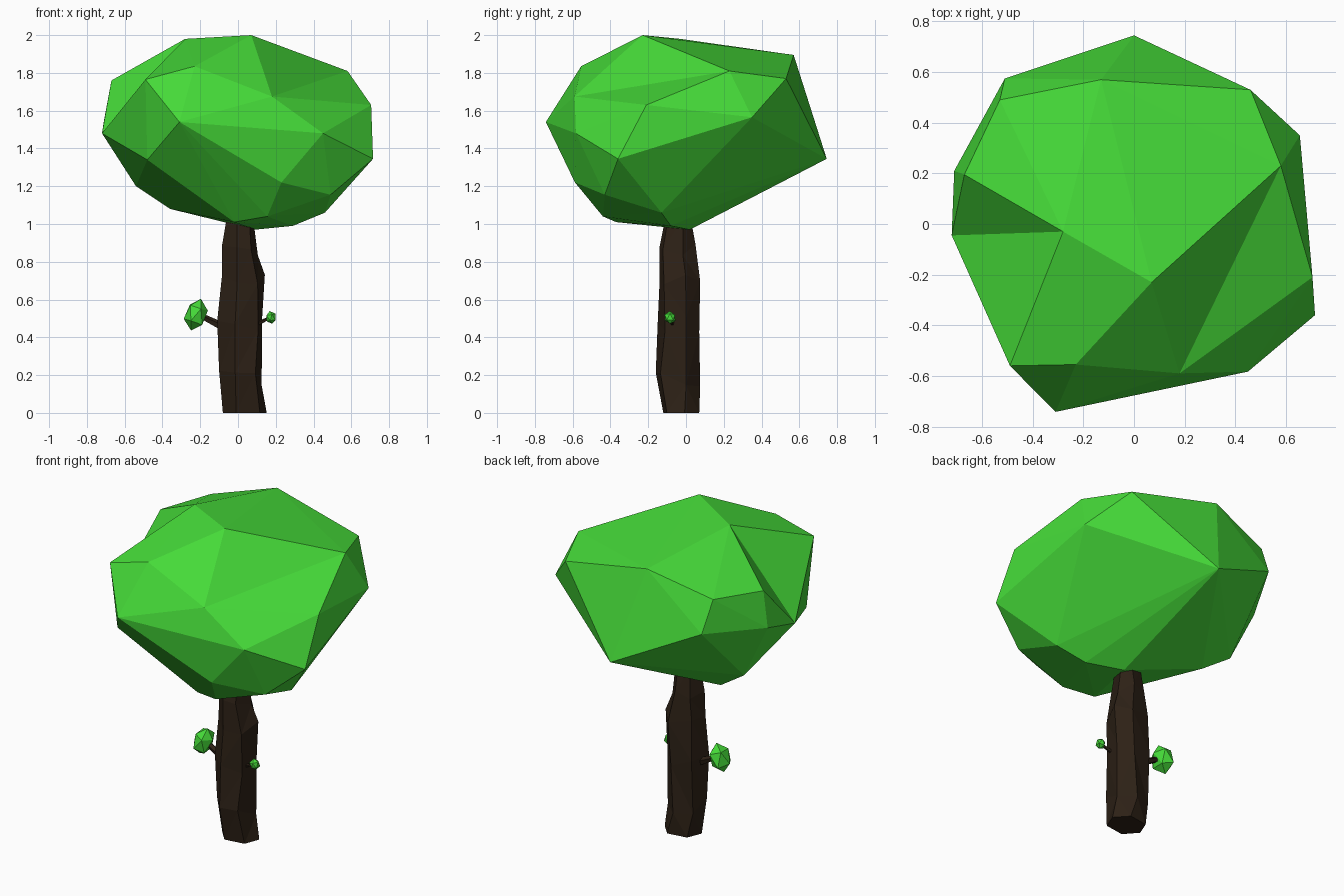
import bpy, bmesh, math, random
from mathutils import Vector, Matrix

if "Cube" in bpy.data.objects:
    bpy.data.objects.remove(bpy.data.objects["Cube"])

random.seed(4)


def material(name, color):
    m = bpy.data.materials.new(name)
    m.diffuse_color = color
    m.use_nodes = True
    m.node_tree.nodes["Principled BSDF"].inputs["Base Color"].default_value = m.diffuse_color
    return m


LEAF = material("leaf_green", (0.06, 0.70, 0.04, 1))
BARK = material("bark_brown", (0.026, 0.015, 0.008, 1))


def finish(bm, name, mat):
    bmesh.ops.recalc_face_normals(bm, faces=bm.faces[:])
    me = bpy.data.meshes.new(name)
    bm.to_mesh(me)
    bm.free()
    me.materials.append(mat)
    ob = bpy.data.objects.new(name, me)
    bpy.context.collection.objects.link(ob)
    return ob


# Canopy: faceted hull around its corner points
TOP = [(.07, -.23, 2), (-.28, -.03, 1.98), (-.13, .57, 1.895), (.58, .23, 1.81),
       (-.23, -.555, 1.835), (-.49, -.56, 1.765), (-.67, .195, 1.76),
       (-.53, .49, 1.78), (.46, .53, 1.77), (.18, -.59, 1.675)]
MIDDLE = [(.705, -.21, 1.63), (.655, .35, 1.565), (-.51, .575, 1.59),
          (-.31, -.742, 1.54), (-.71, .21, 1.545), (-.72, -.045, 1.48),
          (.45, -.583, 1.48), (.715, -.36, 1.345), (0, .745, 1.345),
          (-.48, -.50, 1.34)]
BOTTOM = [(.23, -.588, 1.22), (-.54, .20, 1.20), (.49, -.43, 1.155),
          (-.36, .17, 1.08), (.46, -.13, 1.06), (.155, -.44, 1.04),
          (-.02, -.37, 1.01), (.29, -.08, .99), (.09, .02, .97)]

bm = bmesh.new()
for p in TOP + MIDDLE + BOTTOM:
    bm.verts.new(p)
bmesh.ops.convex_hull(bm, input=bm.verts[:])


def corner(p):
    return min(bm.verts, key=lambda v: (v.co - Vector(p)).length)


# Two dents: turn the ridge edge into a valley edge
for a, b in ((TOP[6], TOP[5]), (TOP[0], MIDDLE[0])):
    e = bm.edges.get((corner(a), corner(b)))
    if e:
        bmesh.ops.rotate_edges(bm, edges=[e], use_ccw=False)
finish(bm, "canopy", LEAF)

# Trunk: irregular six-sided rings (z, x min, x max, y min, y max)
RINGS = [(0, -.08, .152, -.12, .07), (.18, -.10, .125, -.16, .075),
         (.47, -.11, .128, -.15, .07), (.69, -.085, .142, -.14, .075),
         (.88, -.085, .105, -.14, .05), (1.03, -.06, .08, -.11, .025)]
bm = bmesh.new()
rings = []
for i, (z, x0, x1, y0, y1) in enumerate(RINGS):
    unit = []
    for k in range(6):
        a = math.tau * k / 6 + .25 + random.uniform(-.15, .15)
        unit.append((math.cos(a), math.sin(a)))
    us, vs = [u for u, v in unit], [v for u, v in unit]
    ring = []
    for u, v in unit:
        fx = (u - min(us)) / (max(us) - min(us))
        fy = (v - min(vs)) / (max(vs) - min(vs))
        dz = random.uniform(-.05, .05) if 0 < i < len(RINGS) - 1 else 0
        ring.append(bm.verts.new((x0 + fx * (x1 - x0), y0 + fy * (y1 - y0), z + dz)))
    rings.append(ring)
for lo, hi in zip(rings, rings[1:]):
    for k in range(6):
        bm.faces.new((lo[k], lo[(k + 1) % 6], hi[(k + 1) % 6], hi[k]))
bm.faces.new(rings[0][::-1])
bm.faces.new(rings[-1])
bmesh.ops.triangulate(bm, faces=bm.faces[:])
finish(bm, "trunk", BARK)


# Side twigs, each with a small leaf clump
def twig(side, start, end, r0, r1):
    d = Vector(end) - Vector(start)
    rot = d.to_track_quat('Z', 'Y').to_matrix().to_4x4()
    bm = bmesh.new()
    bmesh.ops.create_cone(bm, cap_ends=True, segments=5, radius1=r0, radius2=r1,
                          depth=d.length,
                          matrix=Matrix.Translation(Vector(start) + d / 2) @ rot)
    finish(bm, side + "_twig", BARK)


def clump(side, center, size, tilt):
    bm = bmesh.new()
    bmesh.ops.create_icosphere(bm, subdivisions=1, radius=1)
    for v in bm.verts:
        v.co *= random.uniform(.92, 1.08)
    m = (Matrix.Translation(center) @ Matrix.Rotation(tilt, 4, 'Y')
         @ Matrix.Diagonal((*size, 1)))
    bm.transform(m)
    finish(bm, side + "_leaf_clump", LEAF)


twig("left", (-.07, -.03, .45), (-.19, -.02, .51), .024, .016)
clump("left", (-.222, -.02, .52), (.062, .075, .09), .3)
twig("right", (.10, -.07, .47), (.165, -.085, .502), .012, .008)
clump("right", (.175, -.085, .504), (.028, .032, .034), -.2)
